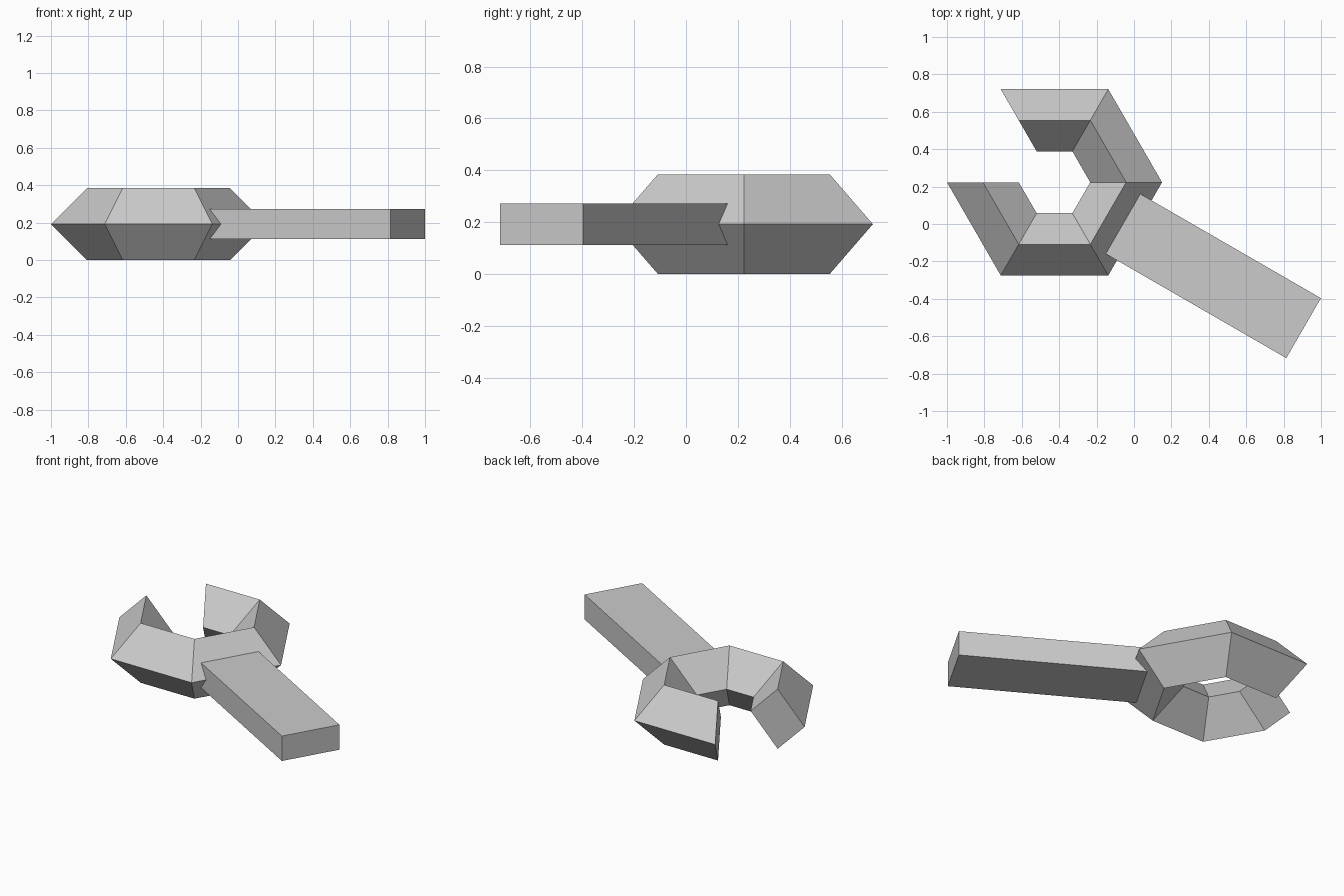
import bpy, bmesh
from math import cos, sin, radians

if "Cube" in bpy.data.objects:
    bpy.data.objects.remove(bpy.data.objects["Cube"])

MID_Z = 0.192          # height of the common centre plane
CENTRE = (-0.425, 0.223)
MAJOR, MINOR = 0.383, 0.192

# open jaw: six-sided ring with a diamond section, one segment missing, ends capped
bm = bmesh.new()
rings = []
for i in range(6):
    a = radians(180 + 60 * i)
    ring = []
    for j in range(4):
        b = radians(90 * j)
        r = MAJOR + MINOR * cos(b)
        ring.append(bm.verts.new((CENTRE[0] + r * cos(a), CENTRE[1] + r * sin(a),
                                  MID_Z + MINOR * sin(b))))
    rings.append(ring)
for p, q in zip(rings, rings[1:]):
    for j in range(4):
        k = (j + 1) % 4
        bm.faces.new((p[j], q[j], q[k], p[k]))
bm.faces.new(rings[0])
bm.faces.new(rings[-1][::-1])
bmesh.ops.recalc_face_normals(bm, faces=bm.faces[:])
mesh = bpy.data.meshes.new("jaw")
bm.to_mesh(mesh)
bm.free()
jaw = bpy.data.objects.new("jaw", mesh)
bpy.context.collection.objects.link(jaw)

# handle: flat bar running out from the jaw
bpy.ops.mesh.primitive_cube_add(size=1, location=(0.424, -0.278, MID_Z),
                                rotation=(0, 0, radians(-30)))
handle = bpy.context.object
handle.name = "handle"
handle.scale = (1.115, 0.37, 0.16)
